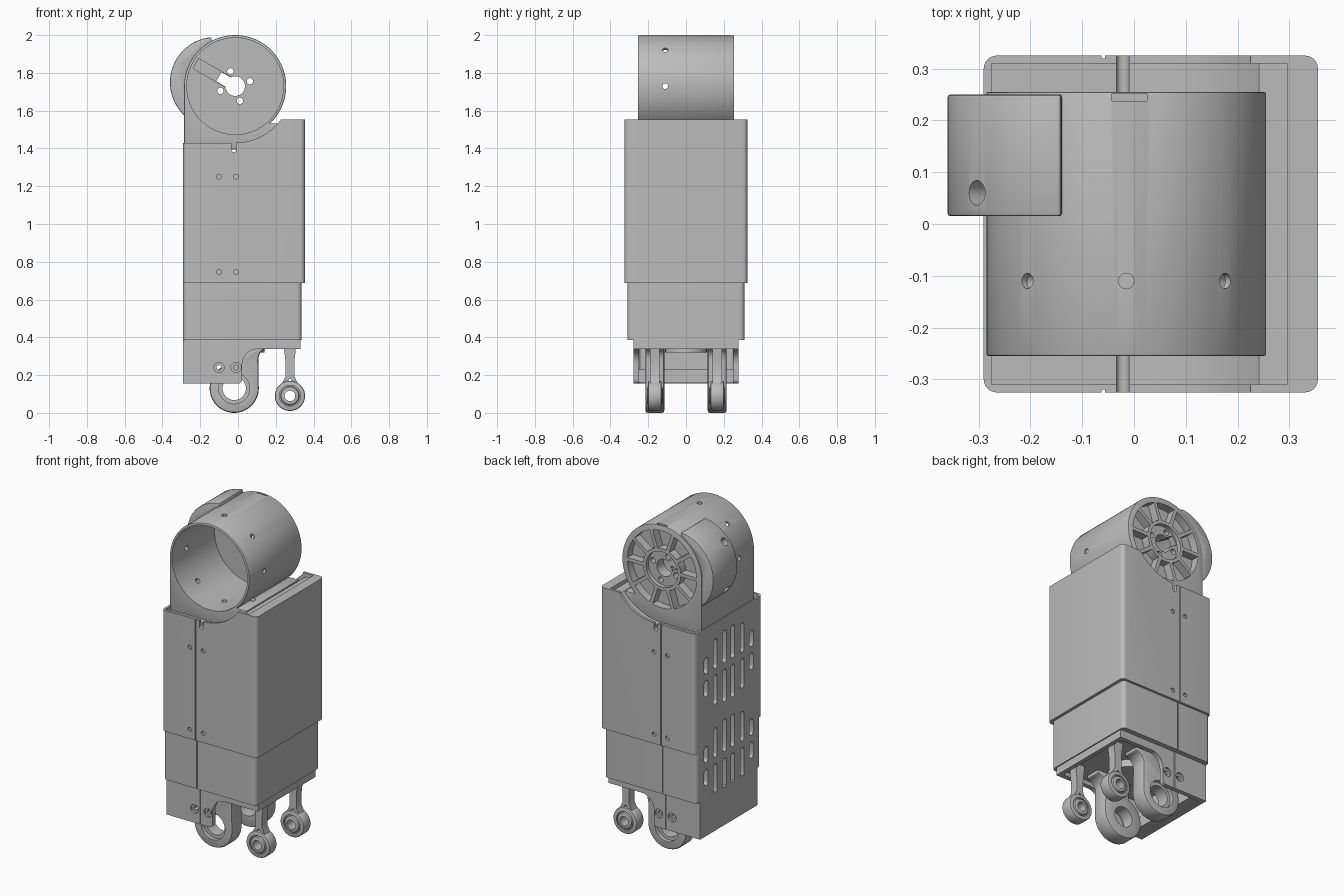
import bpy, bmesh
from math import sin, cos, radians
from mathutils import Matrix, Vector

if "Cube" in bpy.data.objects:
    bpy.data.objects.remove(bpy.data.objects["Cube"])

grey = bpy.data.materials.new("plain_grey")
grey.use_nodes = True
grey.diffuse_color = (0.5, 0.5, 0.5, 1)
grey.node_tree.nodes["Principled BSDF"].inputs["Base Color"].default_value = (0.5, 0.5, 0.5, 1)


def arc(u, v, r, a0=0, a1=360, n=48):
    """Points on an arc; a full turn leaves out the repeated end point."""
    full = abs(a1 - a0) == 360
    steps = n if full else n - 1
    return [(u + r * cos(radians(a0 + (a1 - a0) * i / steps)),
             v + r * sin(radians(a0 + (a1 - a0) * i / steps))) for i in range(n)]


def rect(u0, u1, v0, v1):
    return [(u0, v0), (u1, v0), (u1, v1), (u0, v1)]


def round_rect(u0, u1, v0, v1, r, n=7):
    return (arc(u1 - r, v1 - r, r, 0, 90, n) + arc(u0 + r, v1 - r, r, 90, 180, n)
            + arc(u0 + r, v0 + r, r, 180, 270, n) + arc(u1 - r, v0 + r, r, 270, 360, n))


def prism(name, polys, a, b, axis="y"):
    """Extrude one or several outlines along an axis."""
    place = {"x": lambda u, v, t: (t, u, v), "y": lambda u, v, t: (u, t, v),
             "z": lambda u, v, t: (u, v, t)}[axis]
    bm = bmesh.new()
    for pts in polys:
        lo = [bm.verts.new(place(u, v, a)) for u, v in pts]
        hi = [bm.verts.new(place(u, v, b)) for u, v in pts]
        bm.faces.new(lo)
        bm.faces.new(hi)
        for i in range(len(pts)):
            j = (i + 1) % len(pts)
            bm.faces.new((lo[i], lo[j], hi[j], hi[i]))
    bmesh.ops.recalc_face_normals(bm, faces=bm.faces)
    mesh = bpy.data.meshes.new(name)
    bm.to_mesh(mesh)
    bm.free()
    mesh.materials.append(grey)
    obj = bpy.data.objects.new(name, mesh)
    bpy.context.collection.objects.link(obj)
    return obj


def apply(obj, kind, **settings):
    mod = obj.modifiers.new("step", kind)
    for key, value in settings.items():
        setattr(mod, key, value)
    bpy.context.view_layer.objects.active = obj
    bpy.ops.object.modifier_apply(modifier=mod.name)


def cut(obj, polys, a, b, axis="y", matrix=None):
    cutter = prism("cutter", polys, a, b, axis)
    cutter.hide_render = True
    if matrix:
        cutter.data.transform(matrix)
    apply(obj, "BOOLEAN", operation="DIFFERENCE", solver="EXACT", object=cutter)
    bpy.data.objects.remove(cutter)


def soften(obj, width):
    apply(obj, "BEVEL", width=width, segments=2, limit_method="ANGLE", angle_limit=radians(50))


def cut_both_sides(obj, polys, y_in):
    for s in (-1, 1):
        cut(obj, polys, s * y_in, s * 0.4)


CX, CZ = -0.015, 1.73          # drum axis
seam = rect(-0.063, -0.056, 0.1, 1.5)

# Slots of the ventilated side, mirrored about each group's centre
slots = []
for mid in (1.13, 0.585):
    for y, length in ((0.04, 0.2), (0.13, 0.18), (0.22, 0.1)):
        for sy in (-1, 1):
            for sz in (-1, 1):
                z = sorted((mid + sz * 0.02, mid + sz * (0.02 + length)))
                slots.append(round_rect(sy * y - 0.018, sy * y + 0.018, z[0], z[1], 0.0175, 5))

# Main housing with a cradle cut out of its top
main = prism("main_housing", [round_rect(-0.29, 0.355, -0.325, 0.325, 0.025)], 0.688, 1.553, "z")
cut(main, [[(-0.4, 1.43)] + arc(CX, CZ, 0.3, -90, -37, 16) + [(0.2246, 1.8), (-0.4, 1.8)]], -0.4, 0.4)
cut(main, [[(-0.275, 1.405)] + arc(CX, CZ, 0.325, -90, -38, 16)
           + [(0.295, 1.53), (0.295, 1.8), (-0.275, 1.8)]], -0.31, 0.31)
cut(main, [rect(-0.26, 0.31, -0.29, 0.29)], 0.6, 1.38, "z")
cut_both_sides(main, [seam], 0.319)
cut_both_sides(main, [arc(x, z, 0.013, n=16) for x in (-0.1, -0.01) for z in (0.745, 1.25)], 0.313)
cut(main, [arc(-0.022, 1.392, 0.012, 180, 360, 10) + [(-0.01, 1.5), (-0.034, 1.5)]], -0.4, 0.4)
cut(main, slots, -0.32, -0.24, "x")

# Lower housing
lower = prism("lower_housing", [round_rect(-0.29, 0.337, -0.31, 0.31, 0.025)], 0.385, 0.689, "z")
cut(lower, [rect(-0.26, 0.305, -0.28, 0.28)], 0.3, 0.8, "z")
cut_both_sides(lower, [seam], 0.304)
cut(lower, slots, -0.32, -0.24, "x")

# Base frame, open underneath, with a raised clearance on one side
base = prism("base_frame", [
    [(-0.29, 0.155)] + arc(0.0, 0.177, 0.022, -90, 0, 6) + arc(0.105, 0.255, 0.083, 180, 90, 10)
    + [(0.33, 0.338), (0.33, 0.39), (-0.29, 0.39)]], -0.278, 0.278)
cut(base, [round_rect(-0.262, 0.305, -0.25, 0.25, 0.02)], 0.1, 0.365, "z")
cut_both_sides(base, [seam], 0.272)
for r, depth in ((0.027, 0.266), (0.013, 0.24)):
    cut_both_sides(base, [arc(x, 0.24, r, n=24) for x in (-0.1, -0.01)], depth)
prism("base_cross_bar", [rect(-0.262, -0.2, 0.16, 0.23)], -0.25, 0.25)
prism("underside_boss", [arc(0.03, 0, 0.11)], 0.32, 0.37, "z")

# Pivot lugs and rod ends, one pair on each side
for s, side in ((-1, "front"), (1, "back")):
    y = s * 0.165
    lug = prism(side + "_pivot_lug", [
        arc(-0.02, 0.13, 0.13, 110, 360) + [(0.108, 0.27)]
        + arc(0.165, 0.285, 0.057, 180, 90, 8) + [(0.165, 0.372), (-0.064, 0.372)]], y - 0.05, y + 0.05)
    soften(lug, 0.012)
    cut(lug, [arc(-0.02, 0.13, 0.062)], -0.4, 0.4)
    cut(lug, [arc(-0.02, 0.13, 0.082)], y + s * 0.025, s * 0.4)

    rod = prism(side + "_rod_end", [arc(0.275, 0.09, 0.08)], y - 0.036, y + 0.036)
    soften(rod, 0.008)
    cut(rod, [arc(0.275, 0.09, 0.056)], -0.4, 0.4)
    stem = prism(side + "_rod_stem", [[(0.232, 0.152), (0.252, 0.195), (0.252, 0.27), (0.24, 0.37),
                                       (0.31, 0.37), (0.298, 0.27), (0.298, 0.195), (0.318, 0.152)]],
                 y - 0.026, y + 0.026)
    cut(stem, [arc(0.275, 0.172, 0.009, n=12)], -0.4, 0.4)
    ball = prism(side + "_rod_bearing", [arc(0.275, 0.09, 0.05)], y - 0.042, y + 0.042)
    soften(ball, 0.012)
    cut(ball, [arc(0.275, 0.09, 0.028)], -0.4, 0.4)
    race = prism(side + "_rod_race", [arc(0.275, 0.09, 0.058)], y - 0.026, y + 0.026)
    cut(race, [arc(0.275, 0.09, 0.045)], -0.4, 0.4)

# Drum with a squared foot, open at the front
drum = prism("drum", [arc(CX, CZ, 0.27, 180, -47, 80)
                      + [(0.235, 1.533), (0.235, 1.395), (-0.285, 1.395)]], -0.255, 0.255)
soften(drum, 0.005)
cut(drum, [arc(CX, CZ, 0.256, n=80)], -0.3, 0.16)

# Spoked back of the drum
pockets = []
for k in range(10):
    mid = 36 * k + 18
    pockets.append(arc(CX, CZ, 0.235, mid - 15.5, mid + 15.5, 9)
                   + arc(CX, CZ, 0.128, mid + 13, mid - 13, 7))
cut(drum, pockets, 0.205, 0.3)
cut(drum, [arc(CX, CZ, 0.108)], 0.23, 0.3)

# Hub opening, bolt holes and cable channel
cut(drum, [arc(CX, CZ, 0.052)], 0, 0.4)
cut(drum, [arc(CX + 0.082 * cos(radians(a)), CZ + 0.082 * sin(radians(a)), 0.017, n=20)
           for a in (18, 108, 198, 288)], 0, 0.4)
channel = Matrix.Translation((CX, 0, CZ)) @ Matrix.Rotation(radians(-150), 4, "Y")
cut(drum, [rect(0, 0.1, -0.028, 0.028)], 0, 0.4, "y", channel)
cut(drum, [rect(0, 0.24, -0.03, 0.03)], 0.1, 0.19, "y", channel)

# Radial screw holes and the small notch on top
for k in range(8):
    turn = Matrix.Translation((CX, 0, CZ)) @ Matrix.Rotation(radians(45 * k), 4, "Y")
    cut(drum, [arc(0, -0.11, 0.015, n=20)], 0.235, 0.285, "z", turn)
cut(drum, [rect(-0.042, 0.025, 0.237, 0.252)], 1.975, 2.1, "z")

# Rounded cover on the side of the drum
cover = prism("cable_cover", [arc(-0.12, 1.75, 0.24, 95, 230, 40)
                              + arc(CX, CZ, 0.262, 222, 118, 30)], 0.015, 0.25)
soften(cover, 0.006)
for a in (-50, -125):
    turn = Matrix.Translation((-0.12, 0, 1.75)) @ Matrix.Rotation(radians(a), 4, "Y")
    cut(cover, [arc(0, 0.06, 0.024, n=24)], 0.19, 0.3, "z", turn)

# Smooth the round surfaces, keep the edges sharp
bpy.ops.object.select_all(action="DESELECT")
for obj in bpy.context.collection.objects:
    if obj.type == "MESH" and grey.name in obj.data.materials:
        obj.select_set(True)
        bpy.context.view_layer.objects.active = obj
bpy.ops.object.shade_smooth_by_angle(angle=radians(30))
